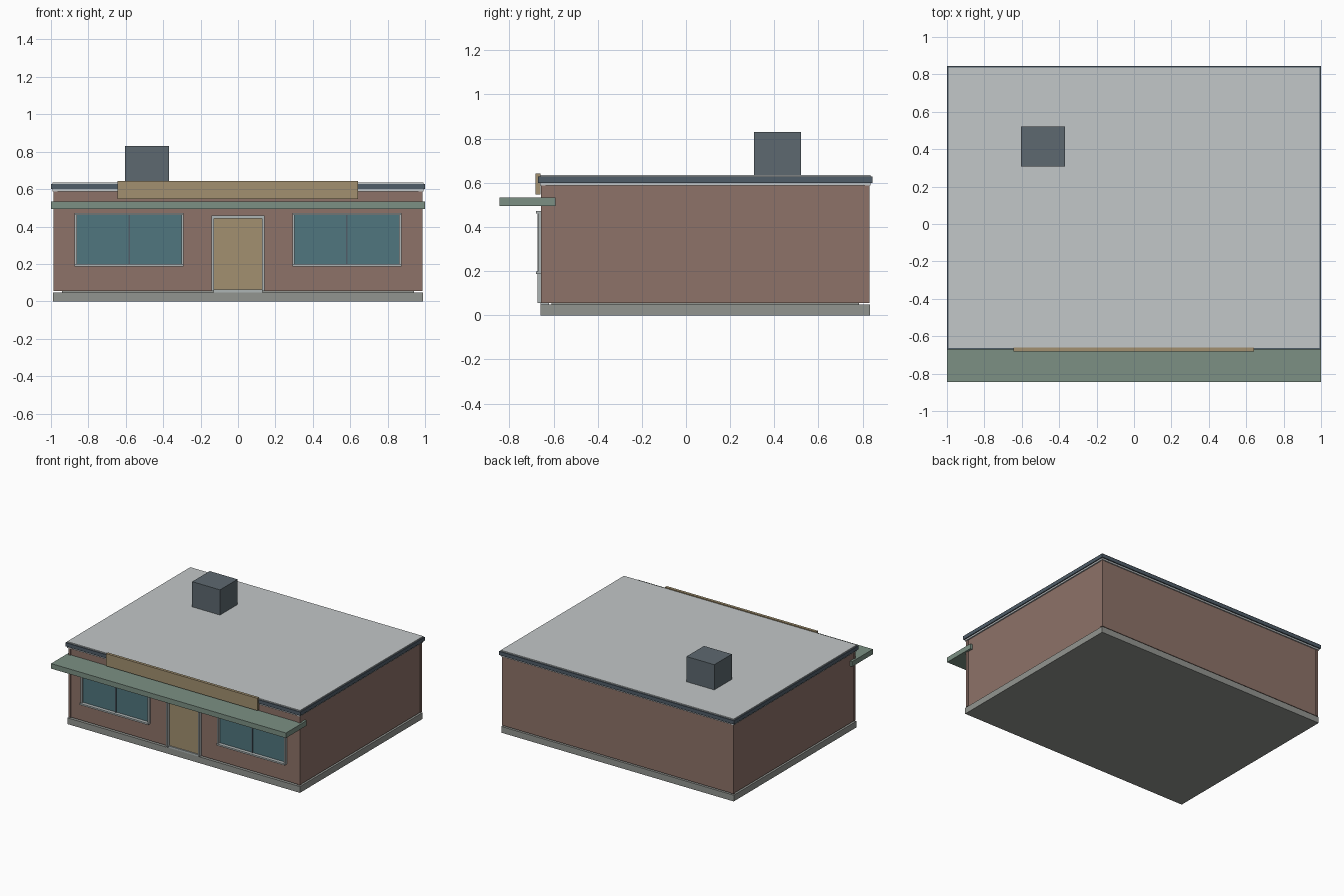
import bpy, bmesh

if "Cube" in bpy.data.objects:
    bpy.data.objects.remove(bpy.data.objects["Cube"])

COLORS = {
    "brick": (0.27, 0.17, 0.14), "stone": (0.29, 0.30, 0.28), "roof": (0.54, 0.57, 0.58),
    "trim": (0.08, 0.11, 0.14), "vent": (0.11, 0.14, 0.16), "green": (0.20, 0.28, 0.23),
    "tan": (0.36, 0.28, 0.16), "glass": (0.08, 0.18, 0.21), "frame": (0.42, 0.46, 0.46),
}
MATS = {}
for key, rgb in COLORS.items():
    MATS[key] = bpy.data.materials.new(key)
    MATS[key].diffuse_color = (*rgb, 1)


def finish(name, bm, mat):
    me = bpy.data.meshes.new(name)
    bm.to_mesh(me)
    bm.free()
    me.materials.append(MATS[mat])
    ob = bpy.data.objects.new(name, me)
    bpy.context.collection.objects.link(ob)
    return ob


def box(name, x, y, z, mat):
    """Box from (min, max) ranges on each axis."""
    bm = bmesh.new()
    bmesh.ops.create_cube(bm, size=1)
    for v in bm.verts:
        v.co = [(r[0] + r[1]) / 2 + c * (r[1] - r[0]) for c, r in zip(v.co, (x, y, z))]
    return finish(name, bm, mat)


# Foundation and floor
box("foundation", (-.99, .99), (-.66, .833), (0, .048), "stone")
box("floor", (-.94, .94), (-.61, .783), (.044, .06), "stone")

# Front wall: a panel grid with window and door openings left out
xs = [-.97, -.867, -.297, -.135, .135, .297, .867, .97]
zs = [.055, .195, .445, .465, .59]
bm = bmesh.new()
grid = [[bm.verts.new((x, -.65, z)) for z in zs] for x in xs]
for i in range(len(xs) - 1):
    for j in range(len(zs) - 1):
        window = i in (1, 5) and j in (1, 2)
        door = i == 3 and j in (0, 1)
        if not window and not door:
            bm.faces.new((grid[i][j], grid[i + 1][j], grid[i + 1][j + 1], grid[i][j + 1]))
wall = finish("front_wall", bm, "brick")
solid = wall.modifiers.new("thickness", "SOLIDIFY")
solid.thickness = .04
solid.offset = -1

# Back wall, side walls and corner posts
box("back_wall", (-.97, .97), (.787, .827), (.055, .59), "brick")
for s, side in ((-1, "left"), (1, "right")):
    box(side + "_wall", sorted((s * .942, s * .982)), (-.64, .815), (.055, .59), "brick")
    for y, end in (((-.656, -.636), "front"), ((.81, .83), "back")):
        box(f"{side}_{end}_corner_post", sorted((s * .966, s * .986)), y, (.055, .59), "brick")

# Windows, one each side of the door
for s, side in ((-1, "left"), (1, "right")):
    c = s * .582
    box(side + "_window_glass", (c - .285, c + .285), (-.653, -.64), (.195, .465), "glass")
    box(side + "_window_mullion", (c - .004, c + .004), (-.66, -.64), (.195, .465), "trim")
    for z, part in ((.193, "sill"), (.467, "head")):
        box(f"{side}_window_{part}", (c - .291, c + .291), (-.68, -.645), (z - .006, z + .006), "frame")
    for k, part in ((-1, "a"), (1, "b")):
        x = c + k * .285
        box(f"{side}_window_stile_{part}", (x - .006, x + .006), (-.67, -.645), (.193, .467), "frame")

# Door with frame
box("door", (-.13, .13), (-.651, -.635), (.06, .446), "tan")
box("door_head", (-.143, .143), (-.672, -.64), (.444, .458), "frame")
box("door_threshold", (-.13, .13), (-.66, -.62), (.048, .062), "frame")
for s, side in ((-1, "left"), (1, "right")):
    box(side + "_door_jamb", sorted((s * .129, s * .143)), (-.672, -.64), (.055, .458), "frame")

# Roof slab with dark edge trim
box("roof", (-.992, .992), (-.662, .836), (.588, .636), "roof")
for y, end in (((-.67, -.655), "front"), ((.83, .845), "back")):
    box(end + "_roof_trim", (-1, 1), y, (.6, .628), "trim")
for s, side in ((-1, "left"), (1, "right")):
    box(side + "_roof_trim", sorted((s * .985, s)), (-.66, .835), (.6, .628), "trim")

# Canopy, blank sign board and rooftop vent
box("canopy", (-1, 1), (-.845, -.592), (.495, .534), "green")
box("sign_board", (-.645, .642), (-.682, -.66), (.548, .643), "tan")
box("rooftop_vent", (-.605, -.368), (.307, .52), (.63, .83), "vent")

for m in bpy.data.materials:
    if m.users and not m.is_grease_pencil:
        m.use_nodes = True
        m.node_tree.nodes["Principled BSDF"].inputs["Base Color"].default_value = m.diffuse_color
